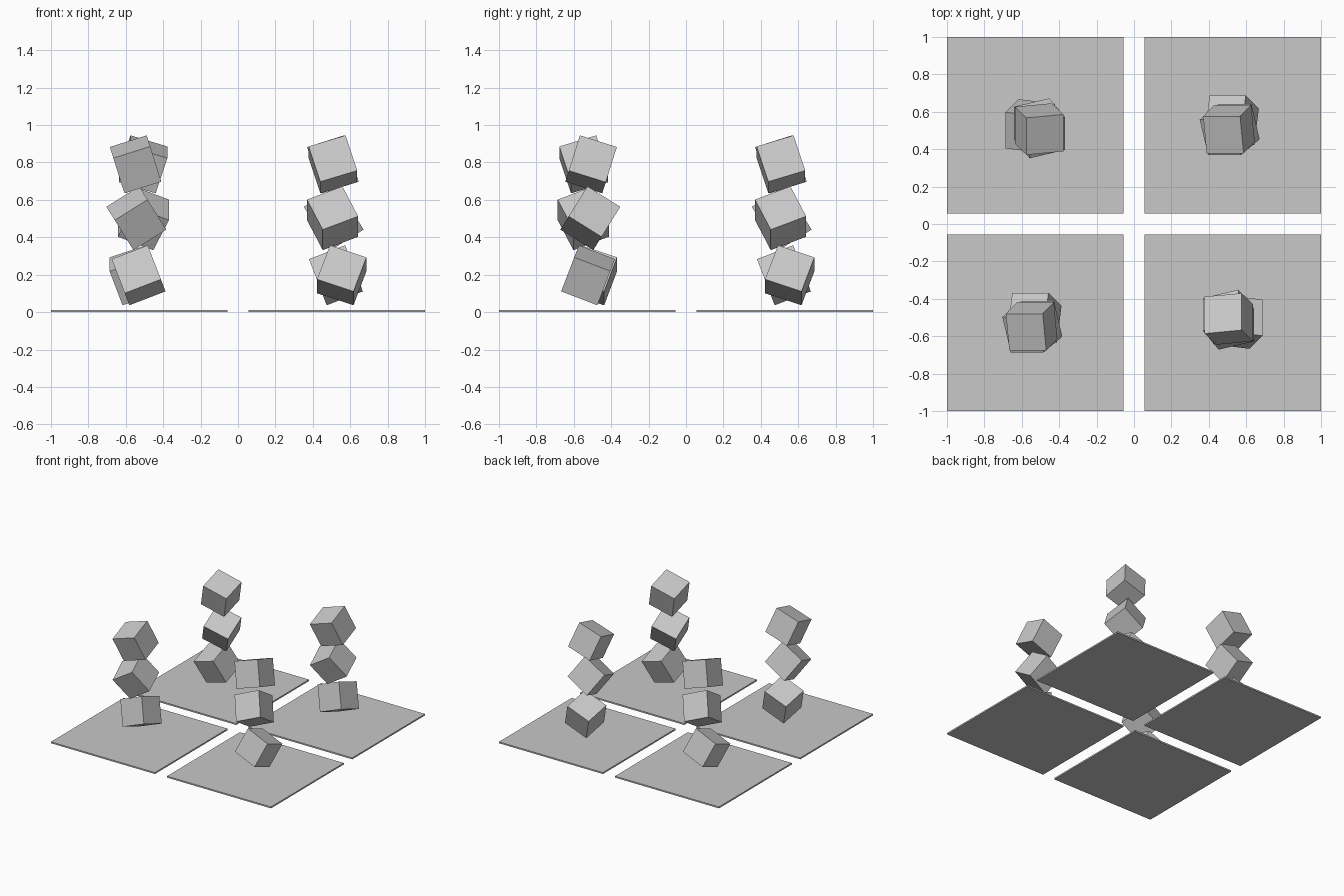
import bpy
from math import radians
from mathutils import Matrix, Vector

old = bpy.data.objects.get("Cube")
if old:
    bpy.data.objects.remove(old, do_unlink=True)

# One plain grey for everything
grey = bpy.data.materials.new("plain_grey")
grey.use_nodes = True
colour = (0.58, 0.58, 0.58, 1)
grey.diffuse_color = colour
grey.node_tree.nodes["Principled BSDF"].inputs["Base Color"].default_value = colour

INNER, THICK, CUBE = 0.055, 0.012, 0.207
MID = (1 + INNER) / 2
WIDTH = 1 - INNER


def box(name, matrix, size):
    bpy.ops.mesh.primitive_cube_add(size=1)
    ob = bpy.context.object
    ob.name = name
    ob.data.transform(Matrix.Diagonal((*size, 1)))
    ob.matrix_world = matrix
    ob.data.materials.append(grey)


# Cubes of a stack: name, offset from the tile centre, tilt about x and y
STACK = [
    ("lower_cube", (0.027, 0.004, 0.197), -21, 19.5),
    ("middle_cube", (-0.022, 0.016, 0.502), -32, -24),
    ("upper_cube", (-0.02, 0.02, 0.79), -17.5, -17.5),
]

# Four tiles, each with a stack turned by a quarter-turn step
CORNERS = [
    ("front_left", 1, -1, 0),
    ("back_left", 1, 1, 90),
    ("front_right", -1, -1, 90),
    ("back_right", -1, 1, 180),
]

for corner, sx, sy, turn in CORNERS:
    centre = Matrix.Translation((sx * MID, sy * MID, 0))
    box(corner + "_tile", centre @ Matrix.Translation((0, 0, THICK / 2)),
        (WIDTH, WIDTH, THICK))
    yaw = Matrix.Rotation(radians(turn), 4, 'Z')
    for part, offset, tilt_x, tilt_y in STACK:
        tilt = (Matrix.Rotation(radians(tilt_x), 4, 'X')
                @ Matrix.Rotation(radians(tilt_y), 4, 'Y'))
        box(corner + "_" + part,
            centre @ yaw @ Matrix.Translation(Vector(offset)) @ tilt,
            (CUBE, CUBE, CUBE))
